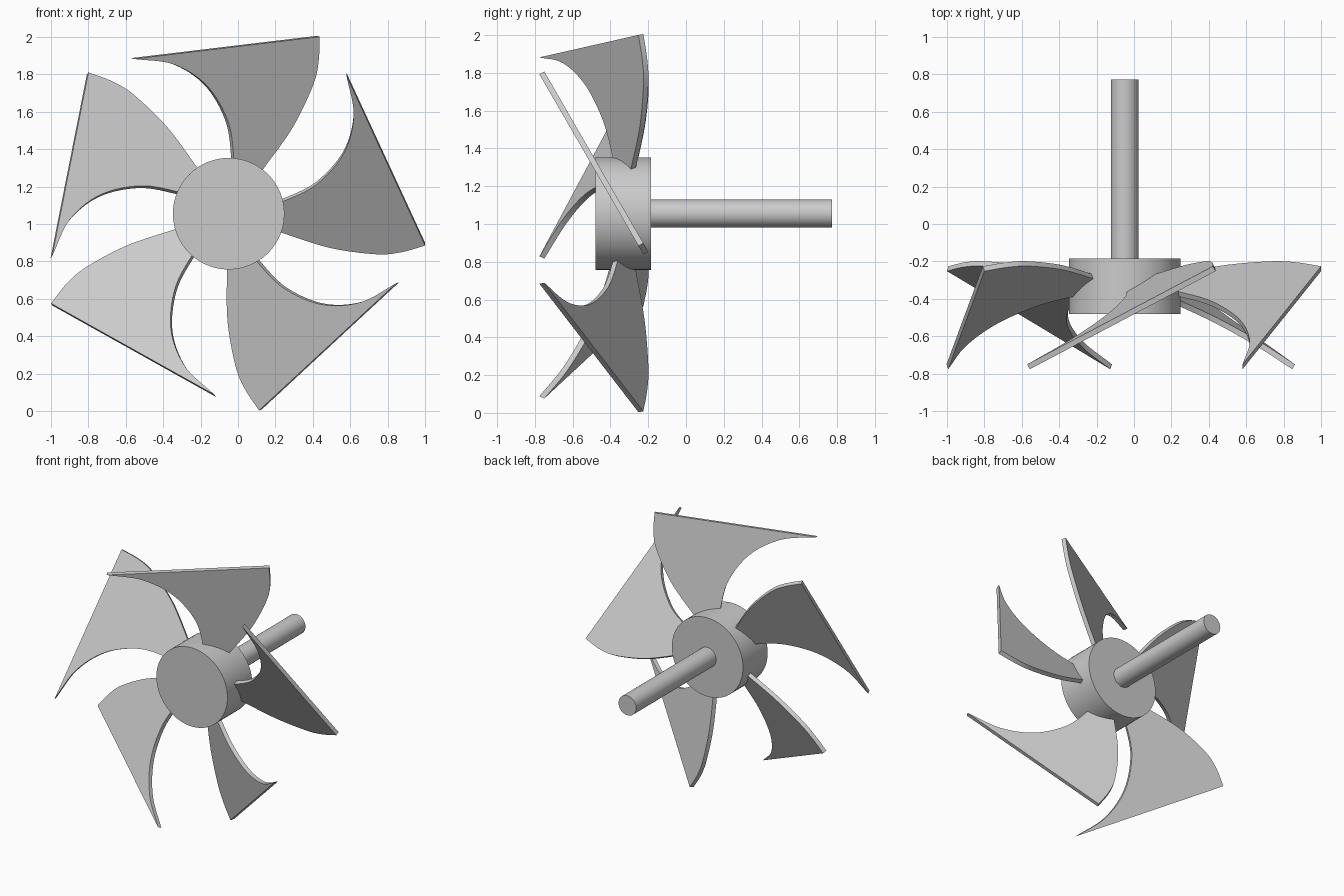
import bpy
import bmesh
import math
from mathutils import Matrix, Vector

cube = bpy.data.objects.get("Cube")
if cube:
    bpy.data.objects.remove(cube, do_unlink=True)

# One plain grey for everything
grey = bpy.data.materials.new("light grey")
grey.use_nodes = True
color = (0.6, 0.6, 0.6, 1.0)
grey.diffuse_color = color
grey.node_tree.nodes["Principled BSDF"].inputs["Base Color"].default_value = color

CENTRE = Vector((-0.05, -0.333, 1.055))
TILT = math.radians(30)
THICKNESS = 0.03
BLADES = 5


def finish(bm, name):
    bmesh.ops.recalc_face_normals(bm, faces=bm.faces)
    mesh = bpy.data.meshes.new(name)
    bm.to_mesh(mesh)
    bm.free()
    mesh.materials.append(grey)
    obj = bpy.data.objects.new(name, mesh)
    bpy.context.collection.objects.link(obj)
    bpy.ops.object.select_all(action='DESELECT')
    obj.select_set(True)
    bpy.context.view_layer.objects.active = obj
    bpy.ops.object.shade_smooth_by_angle(angle=math.radians(30))
    return obj


def cylinder(name, radius, y_front, y_back):
    bm = bmesh.new()
    place = (Matrix.Translation((CENTRE.x, (y_front + y_back) / 2, CENTRE.z))
             @ Matrix.Rotation(math.pi / 2, 4, 'X'))
    bmesh.ops.create_cone(bm, cap_ends=True, segments=64, radius1=radius,
                          radius2=radius, depth=y_back - y_front, matrix=place)
    return finish(bm, name)


def smooth_path(points, steps=8):
    """Catmull-Rom curve through the points."""
    p = [Vector(q) for q in points]
    p = [2 * p[0] - p[1]] + p + [2 * p[-1] - p[-2]]
    out = []
    for a, b, c, d in zip(p, p[1:], p[2:], p[3:]):
        for i in range(steps):
            t = i / steps
            out.append(0.5 * (2 * b + (c - a) * t + (2 * a - 5 * b + 4 * c - d) * t * t
                              + (3 * b - a - 3 * c + d) * t ** 3))
    return out + [p[-2]]


# Blade outline as seen from the front: swept inner edge, then the bulging edge
inner_edge = smooth_path([(0.2, 0.05), (0.29, 0.073), (0.468, 0.163),
                          (0.614, 0.328), (0.668, 0.531), (0.63, 0.745)])
outer_edge = smooth_path([(1.05, -0.163), (0.915, -0.2), (0.781, -0.209),
                          (0.541, -0.175), (0.295, -0.098), (0.2, -0.065)])


def blade(name, angle):
    bm = bmesh.new()
    verts = [bm.verts.new((p.x, -THICKNESS / 2, p.y / math.cos(TILT)))
             for p in inner_edge + outer_edge]
    face = bm.faces.new(verts)
    grown = bmesh.ops.extrude_face_region(bm, geom=[face])
    moved = [v for v in grown["geom"] if isinstance(v, bmesh.types.BMVert)]
    bmesh.ops.translate(bm, verts=moved, vec=(0, THICKNESS, 0))
    # Pitch the flat plate about its radius, then swing it round the hub
    place = (Matrix.Translation(CENTRE) @ Matrix.Rotation(-angle, 4, 'Y')
             @ Matrix.Rotation(TILT, 4, 'X'))
    bmesh.ops.transform(bm, matrix=place, verts=bm.verts)
    return finish(bm, name)


cylinder("hub", 0.298, -0.48, -0.185)
cylinder("shaft", 0.074, -0.2, 0.773)
for i in range(BLADES):
    blade(f"blade_{i + 1}", i * math.tau / BLADES)
